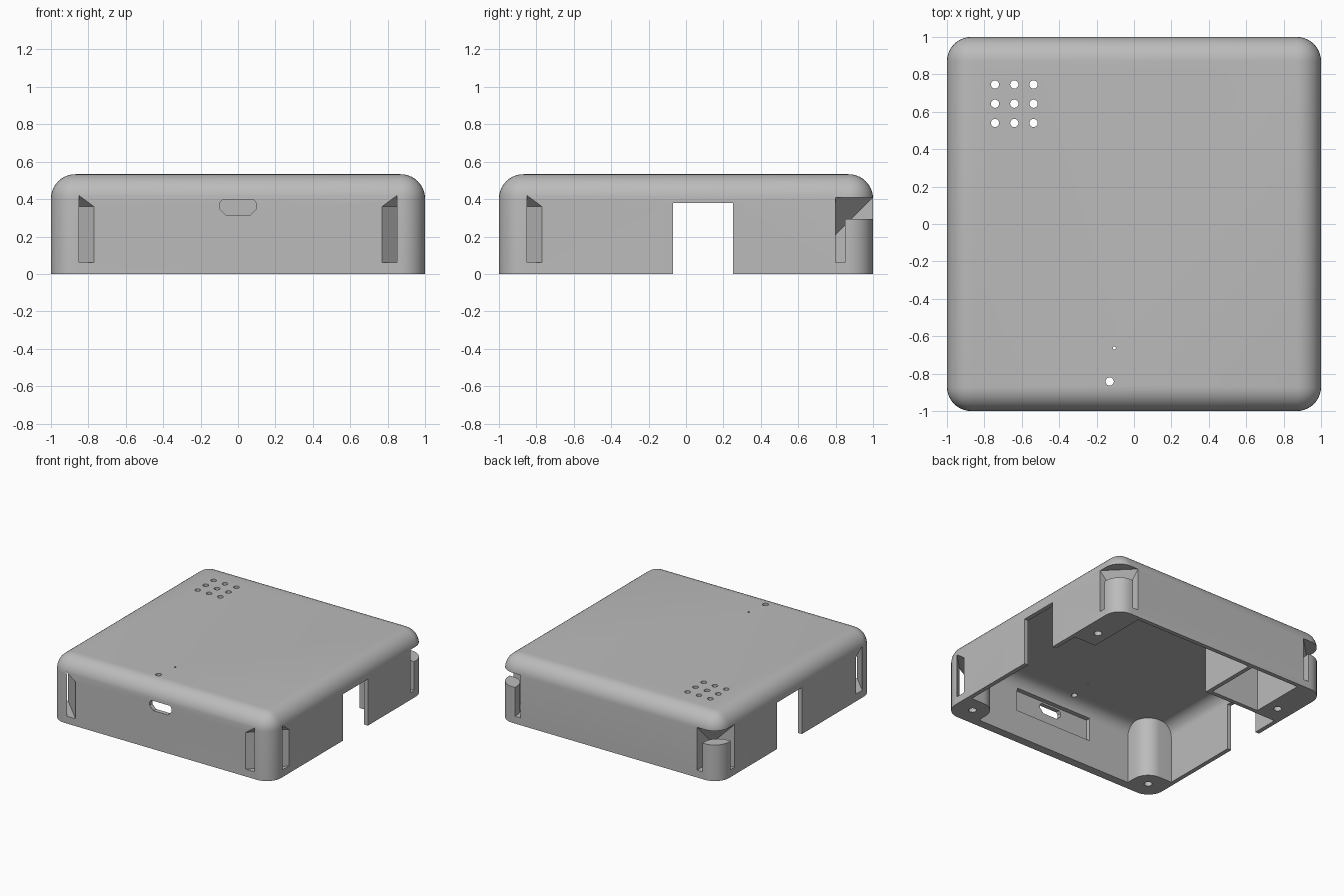
import bpy, bmesh
from mathutils import Vector

cube = bpy.data.objects.get("Cube")
if cube:
    bpy.data.objects.remove(cube, do_unlink=True)

TOP = 0.533

grey = bpy.data.materials.new("matte_grey")
grey.use_nodes = True
grey.diffuse_color = (0.5, 0.5, 0.5, 1)
grey.node_tree.nodes["Principled BSDF"].inputs["Base Color"].default_value = (0.5, 0.5, 0.5, 1)


def make(name, bm):
    bmesh.ops.recalc_face_normals(bm, faces=bm.faces)
    mesh = bpy.data.meshes.new(name)
    bm.to_mesh(mesh)
    bm.free()
    obj = bpy.data.objects.new(name, mesh)
    bpy.context.collection.objects.link(obj)
    return obj


def box(name, xs, ys, zs, radius=0, round_top=False):
    """Box between limits, with optional rounded upright and top edges."""
    bm = bmesh.new()
    bmesh.ops.create_cube(bm, size=1)
    for v in bm.verts:
        v.co = Vector([(min(r) + max(r)) / 2 + c * (max(r) - min(r))
                       for c, r in zip(v.co, (xs, ys, zs))])
    if radius:
        def chosen(e):
            a, b = (v.co.z for v in e.verts)
            return abs(a - b) > 1e-4 or (round_top and min(a, b) > max(zs) - 1e-4)
        bmesh.ops.bevel(bm, geom=[e for e in bm.edges if chosen(e)], offset=radius,
                        segments=10, profile=0.5, affect='EDGES')
    return make(name, bm)


def hull(name, points):
    bm = bmesh.new()
    for p in points:
        bm.verts.new(p)
    bmesh.ops.convex_hull(bm, input=bm.verts)
    return make(name, bm)


def pin(name, x, y, r, z0, z1):
    bm = bmesh.new()
    bmesh.ops.create_cone(bm, cap_ends=True, segments=24, radius1=r, radius2=r, depth=z1 - z0)
    bmesh.ops.translate(bm, verts=bm.verts, vec=(x, y, (z0 + z1) / 2))
    return make(name, bm)


def subtract(target, cutters):
    """Cut each helper out of the target, then discard the helpers."""
    for c in cutters:
        mod = target.modifiers.new("cut", 'BOOLEAN')
        mod.operation = 'DIFFERENCE'
        mod.solver = 'EXACT'
        mod.object = c
    bpy.context.view_layer.update()
    deps = bpy.context.evaluated_depsgraph_get()
    mesh = bpy.data.meshes.new_from_object(target.evaluated_get(deps))
    target.modifiers.clear()
    target.data = mesh
    for c in cutters:
        bpy.data.objects.remove(c, do_unlink=True)


# Outer shell
shell = box("case_shell", (-1, 1), (-1, 1), (0, TOP), 0.13, True)

# Hollow inside, leaving posts, blocks and the sounder pocket standing
cavity = box("cavity", (-0.965, 0.965), (-0.93, 0.965), (-0.2, 0.49), 0.1, True)
solids = [
    box("pocket_side_wall", (-0.335, -0.3), (0.47, 1.1), (-0.4, 0.7)),
    box("pocket_front_wall", (-0.85, -0.3), (0.471, 0.505), (-0.41, 0.71)),
]
for s in (-1, 1):
    solids.append(box("front_post", (s * 0.72, s * 1.15), (-1.15, -0.72), (-0.4, 0.7), 0.13))
    solids.append(box("back_block", (s * 0.77, s * 1.1), (0.469, 1.12), (-0.42, 0.72)))
subtract(cavity, solids)

cuts = [cavity]
for s in (-1, 1):
    # Diagonal strap slot through each front corner, with a sloping top
    section = ((1.77, 0.06), (1.77, 0.36), (1.85, 0.42), (1.85, 0.06))
    cuts.append(hull("strap_slot", [(s * (t + d) / 2, -(t - d) / 2, z)
                                    for t, z in section for d in (-0.5, 0.5)]))
    # Open hook in each back corner: recess around a short post, sloping roof
    recess = box("hook_recess", (s * 0.8, s * 1.1), (0.8, 1.1), (0.06, 0.41))
    roof = hull("hook_roof", [(s * 0.7, 0.7, 0.6), (s * 0.7, 1.29, 0.6),
                              (s * 1.29, 0.7, 0.6), (s * 0.7, 0.7, 0.01)])
    post = box("hook_post", (s * 0.85, s * 1.3), (0.85, 1.3), (-0.1, 0.295), 0.12)
    subtract(recess, [roof, post])
    cuts.append(recess)
    # Screw holes in the underside
    cuts.append(pin("front_screw_hole", s * 0.85, -0.85, 0.03, -0.1, 0.2))
    cuts.append(pin("back_screw_hole", s * 0.87, 0.62, 0.03, -0.1, 0.25))

# Openings in both sides
cuts.append(box("side_opening", (-1.2, 1.2), (-0.07, 0.25), (-0.1, 0.38)))

# Socket opening in the front wall and the recess behind it
outline = ((0.065, 0.315), (0.1, 0.35), (0.1, 0.375), (0.085, 0.395))
cuts.append(hull("socket_hole", [(s * x, y, z) for x, z in outline
                                 for s in (-1, 1) for y in (-1.1, -0.85)]))
cuts.append(box("socket_recess", (-0.35, 0.35), (-0.965, -0.85), (0.22, 0.41)))

# Holes in the lid: sounder grid, lamp and tiny sensor hole
for i in (-1, 0, 1):
    for j in (-1, 0, 1):
        cuts.append(pin("sounder_hole", -0.64 + 0.103 * i, 0.643 + 0.103 * j, 0.022, 0.4, 0.7))
cuts.append(pin("lamp_hole", -0.13, -0.842, 0.022, 0.4, 0.7))
cuts.append(pin("sensor_hole", -0.105, -0.662, 0.008, 0.4, 0.7))

subtract(shell, cuts)

shell.data.materials.clear()
shell.data.materials.append(grey)
for p in shell.data.polygons:
    p.material_index = 0

bpy.ops.object.select_all(action='DESELECT')
shell.select_set(True)
bpy.context.view_layer.objects.active = shell
bpy.ops.object.shade_smooth_by_angle(angle=0.5)
